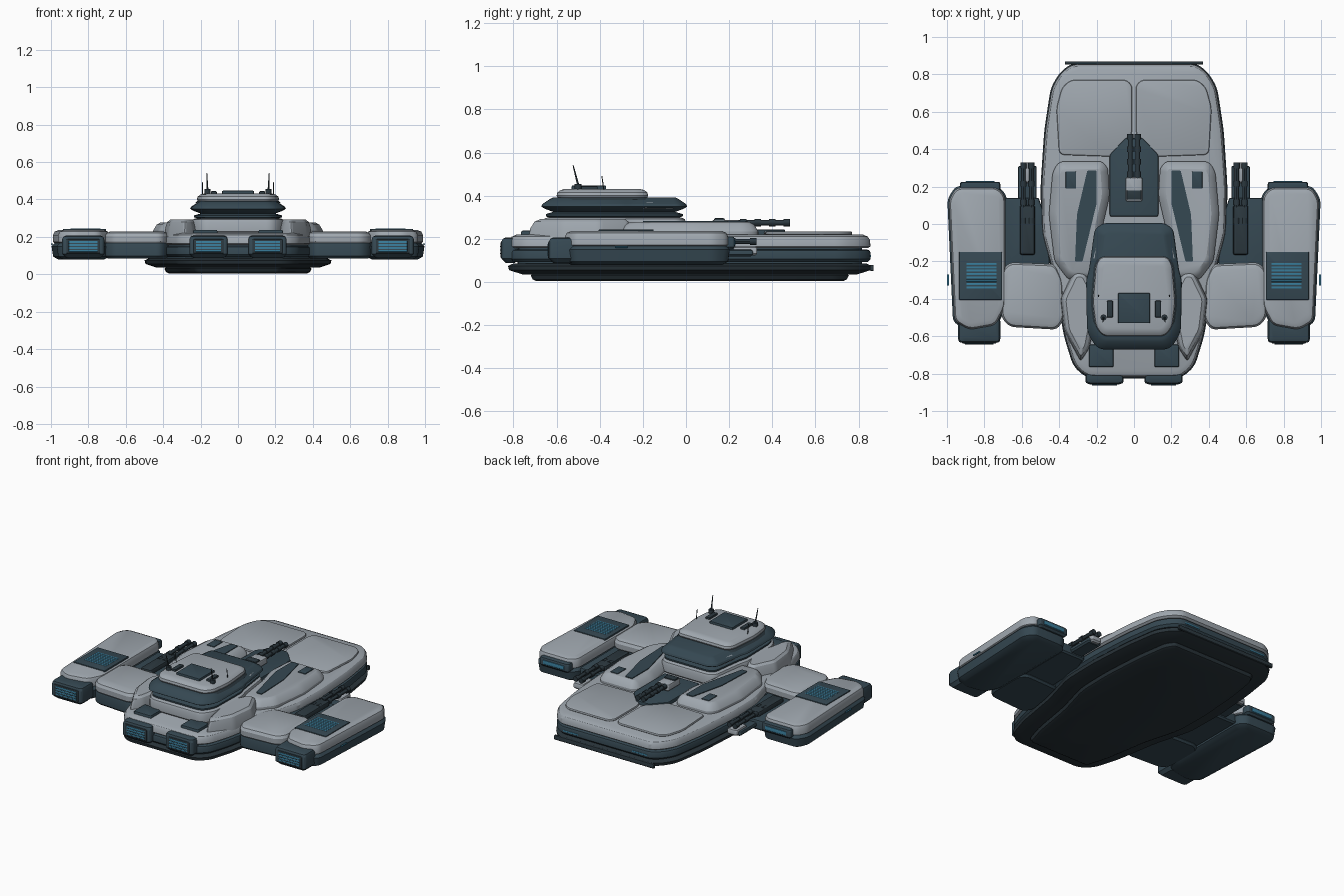
import bpy, bmesh, math
from mathutils import Vector

if "Cube" in bpy.data.objects:
    bpy.data.objects.remove(bpy.data.objects["Cube"])


def material(name, r, g, b):
    m = bpy.data.materials.new(name)
    m.diffuse_color = (r, g, b, 1)
    m.use_nodes = True
    m.node_tree.nodes["Principled BSDF"].inputs["Base Color"].default_value = m.diffuse_color
    return m


LIGHT = material("light grey hull", 0.35, 0.39, 0.43)
DARK = material("slate trim", 0.036, 0.065, 0.085)
KEEL = material("dark keel", 0.022, 0.034, 0.042)
GUN = material("gunmetal", 0.025, 0.04, 0.05)
BLUE = material("blue glow", 0.04, 0.20, 0.32)


def make(name, bm, mat):
    bmesh.ops.recalc_face_normals(bm, faces=bm.faces)
    me = bpy.data.meshes.new(name)
    bm.to_mesh(me)
    bm.free()
    me.materials.append(mat)
    ob = bpy.data.objects.new(name, me)
    bpy.context.collection.objects.link(ob)
    return ob


def inset(pts, d):
    """Move every edge of a counter-clockwise outline inwards by d."""
    out, n = [], len(pts)
    for i in range(n):
        a, b, c = pts[i - 1], pts[i], pts[(i + 1) % n]
        e1, e2 = (b - a).normalized(), (c - b).normalized()
        n1, n2 = Vector((-e1.y, e1.x)), Vector((-e2.y, e2.x))
        out.append(b + (n1 + n2) * d / max(1 + n1.dot(n2), 0.3))
    return out


def rounded(pts, r, seg=4):
    out, n = [], len(pts)
    for i in range(n):
        a, b, c = pts[i - 1], pts[i], pts[(i + 1) % n]
        k = min(r, 0.45 * (a - b).length, 0.45 * (c - b).length)
        p, q = b + (a - b).normalized() * k, b + (c - b).normalized() * k
        for j in range(seg + 1):
            t = j / seg
            out.append(p * (1 - t) ** 2 + b * 2 * t * (1 - t) + q * t * t)
    return out


def stack(name, pts, rings, mat, r=0.03):
    """Solid from an outline, lofted through (height, inset) rings."""
    pts = [Vector(p) for p in pts]
    area = sum(pts[i - 1].cross(pts[i]) for i in range(len(pts)))
    if area < 0:
        pts.reverse()
    bm = bmesh.new()
    loops = []
    for z, d in rings:
        loops.append([bm.verts.new((p.x, p.y, z)) for p in rounded(inset(pts, d), r)])
    for lo, hi in zip(loops, loops[1:]):
        for i in range(len(lo)):
            bm.faces.new((lo[i - 1], lo[i], hi[i], hi[i - 1]))
    bm.faces.new(loops[0])
    bm.faces.new(loops[-1])
    return make(name, bm, mat)


def slab(z0, z1, c=0.012):
    return [(z0, c), (z0 + c, 0), (z1 - c, 0), (z1 - 0.3 * c, 0.3 * c), (z1, c)]


def whole(half):
    return half + [(-x, y) for x, y in reversed(half)]


def rect(x0, x1, y0, y1):
    return [(x0, y0), (x1, y0), (x1, y1), (x0, y1)]


def pair(name, pts, rings, mat, r=0.03):
    for label, s in (("right", 1), ("left", -1)):
        stack(f"{name}_{label}", [(s * x, y) for x, y in pts], rings, mat, r)


def box(name, x0, x1, y0, y1, z0, z1, mat, c=0.006):
    stack(name, rect(x0, x1, y0, y1), slab(z0, z1, c), mat, c)


def boxes(name, x0, x1, y0, y1, z0, z1, mat, c=0.006):
    pair(name, rect(x0, x1, y0, y1), slab(z0, z1, c), mat, c)


def rod(name, a, b, r, mat, r2=None):
    a, b = Vector(a), Vector(b)
    bm = bmesh.new()
    bmesh.ops.create_cone(bm, cap_ends=True, segments=12, radius1=r,
                          radius2=r if r2 is None else r2, depth=(b - a).length)
    ob = make(name, bm, mat)
    ob.location = (a + b) / 2
    ob.rotation_euler = (b - a).to_track_quat('Z', 'Y').to_euler()


# Main hull: stacked layers of one outline
hull = whole([(.33, .855), (.39, .81), (.44, .73), (.475, .5), (.495, .2), (.49, -.05),
              (.42, -.3), (.37, -.6), (.32, -.76), (.25, -.82)])
stack("keel_plate", hull, [(0.005, .125), (.012, .11), (.03, .1), (.04, .11)], KEEL, .06)
stack("lower_hull", hull, [(.036, .06), (.055, .0), (.075, -.005), (.086, .02)], KEEL, .05)
stack("hull_core", hull, [(.08, .04), (.17, .04)], DARK, .05)
stack("middle_hull", hull, slab(.092, .15, .014), DARK, .05)
stack("upper_hull", hull, [(.157, .012), (.165, .0), (.195, .002), (.21, .012), (.22, .035)], LIGHT, .05)
box("bow_bar", -.37, .37, .853, .87, .05, .08, GUN, .004)
boxes("bow_light", .2, .31, .851, .857, .115, .125, BLUE, .001)

# Bow deck panels, with the turret plate and twin gun between them
pair("bow_panel", [(.01, .74), (.04, .77), (.34, .77), (.385, .73), (.415, .62), (.40, .37),
                   (.11, .36), (.01, .48)], slab(.215, .235, .008), LIGHT, .03)
stack("turret_plate", whole([(.045, .46), (.13, .37), (.13, .04)]), slab(.21, .243, .005), DARK, .012)
box("turret_body", -.045, .045, .12, .25, .24, .288, LIGHT, .01)
box("turret_rear_block", -.04, .04, .13, .18, .28, .296, GUN)


def twin_gun(name, cx, y0, y1, z, gap):
    for i, s in enumerate((-1, 1)):
        x = cx + s * gap
        rod(f"{name}_barrel_{i}", (x, y0, z), (x, y1, z), .012, GUN)
        for k in range(4):
            y = y0 + (y1 - y0) * (.25 + .24 * k)
            rod(f"{name}_ring_{i}_{k}", (x, y, z), (x, y + .03, z), .017, GUN)


twin_gun("bow_gun", 0, .18, .46, .275, .02)

# Raised shoulders along the deck with dark inlays
pair("shoulder", [(.17, .335), (.40, .335), (.435, .28), (.455, .05), (.425, -.2), (.35, -.3),
                  (.16, -.3), (.17, -.02), (.13, .15), (.14, .30)],
     [(.2, 0), (.235, 0), (.265, .018), (.278, .04)], LIGHT, .03)
pair("shoulder_inlay", [(.2, .285), (.25, .285), (.305, .05), (.315, -.2), (.275, -.2), (.2, .11)],
     [(.27, 0), (.283, 0)], DARK, .005)
boxes("shoulder_hatch", .31, .365, .19, .28, .27, .283, DARK, .002)
pair("rear_fin", [(.32, -.255), (.39, -.4), (.37, -.57), (.285, -.73), (.24, -.66), (.19, -.4), (.26, -.26)],
     [(.2, -.005), (.25, 0), (.28, .01), (.292, .025)], LIGHT, .02)

# Command tower
tower = whole([(.16, .0), (.205, -.03), (.235, -.25), (.25, -.3), (.245, -.58), (.19, -.665)])
stack("tower_plinth", tower, slab(.21, .298, .02), LIGHT, .04)
stack("tower_collar", tower, [(.295, .04), (.305, .015), (.315, .015), (.328, .06)], DARK, .04)
stack("tower_band", tower, [(.325, .05), (.34, .01), (.35, -.006), (.362, 0), (.385, .035), (.392, .05)],
      DARK, .04)
pair("tower_cheek", [(.165, -.04), (.205, -.06), (.226, -.2), (.17, -.2)],
     [(.34, 0), (.366, .004), (.372, .012)], LIGHT, .01)
roof = whole([(.18, -.175), (.205, -.22), (.222, -.42), (.205, -.55), (.165, -.60)])
stack("tower_windows", roof, [(.38, -.01), (.4, .012)], GUN, .04)
stack("tower_roof", roof, [(.39, .005), (.4, 0), (.415, .004), (.426, .018), (.432, .04)], LIGHT, .04)
box("roof_plate", -.085, .085, -.53, -.37, .425, .447, DARK, .004)
boxes("roof_vent", .113, .145, -.5, -.41, .425, .445, GUN)
for s in (1, -1):
    rod("dish_base", (s * .163, -.5, .425), (s * .163, -.5, .455), .016, GUN)
    rod("long_antenna", (s * .163, -.5, .45), (s * .167, -.523, .54), .005, GUN, .0025)
    rod("short_antenna", (s * .19, -.38, .42), (s * .19, -.39, .492), .003, GUN, .002)


# Engine nozzle with a striped glowing window facing the stern
def engine(name, x0, x1, y0, y1):
    boxes(name, x0, x1, y0, y1, .088, .207, DARK, .02)
    boxes(name + "_frame", x0 + .022, x1 - .022, y0 - .004, y0 + .03, .108, .188, GUN, .005)
    boxes(name + "_glow", x0 + .035, x1 - .035, y0 - .006, y0, .12, .178, BLUE, .001)
    for k in range(3):
        z = .13 + .016 * k
        boxes(f"{name}_slat_{k}", x0 + .035, x1 - .035, y0 - .008, y0, z, z + .005, DARK, .001)


engine("stern_engine", .055, .26, -.855, -.775)
boxes("stern_engine_mount", .11, .24, -.765, -.645, .19, .238, DARK, .008)
boxes("stern_engine_duct", .11, .23, -.80, -.7, .12, .2, DARK, .008)

# Side pods
pod = [(.99, .13), (.95, .195), (.73, .195), (.688, .15), (.688, -.44), (.74, -.54), (.88, -.565), (.96, -.52)]
pair("pod_base", pod, [(.078, .03), (.095, .0), (.15, -.008), (.168, .008)], DARK, .03)
pair("pod_cover", pod, [(.166, .01), (.172, 0), (.21, 0), (.228, .008), (.237, .03)], LIGHT, .03)
engine("pod_engine", .715, .94, -.635, -.5)
boxes("pod_nose", .715, .93, .15, .225, .15, .212, DARK, .012)
boxes("pod_nose_glow", .745, .9, .2, .229, .168, .195, BLUE, .003)
boxes("pod_side_light", .99, .999, -.33, -.27, .158, .166, BLUE, .001)
boxes("pod_grille", .705, .935, -.405, -.15, .23, .243, DARK, .003)
for k in range(8):
    y = -.345 + .018 * k
    boxes(f"pod_grille_light_{k}", .735, .895, y, y + .011, .238, .2445, BLUE, .001)

# Wings joining the pods to the hull
wing = [(.42, -.215), (.665, -.205), (.71, -.25), (.71, -.5), (.665, -.55), (.41, -.565), (.37, -.5), (.38, -.3)]
pair("wing_base", wing, slab(.085, .17, .012), DARK, .03)
pair("wing_cover", wing, [(.165, .006), (.175, 0), (.205, 0), (.222, .01), (.23, .03)], LIGHT, .03)

# Guns between the hull and the pods
pair("side_gun_mount", [(.46, .0), (.51, .14), (.69, .14), (.69, -.25), (.45, -.25)],
     slab(.1, .168, .01), DARK, .01)
boxes("side_gun_body", .53, .61, -.165, .1, .16, .2, GUN, .012)
boxes("side_gun_sled", .52, .62, .1, .31, .118, .15, DARK, .01)
boxes("side_gun_shield", .535, .605, .22, .33, .122, .164, LIGHT, .01)
for side in (1, -1):
    twin_gun(f"side_gun_{side}", side * .57, -.1, .31, .188, .021)

# Smooth shading with sharp edges kept
for ob in bpy.context.scene.objects:
    ob.select_set(True)
    bpy.context.view_layer.objects.active = ob
bpy.ops.object.shade_smooth_by_angle(angle=math.radians(30))
